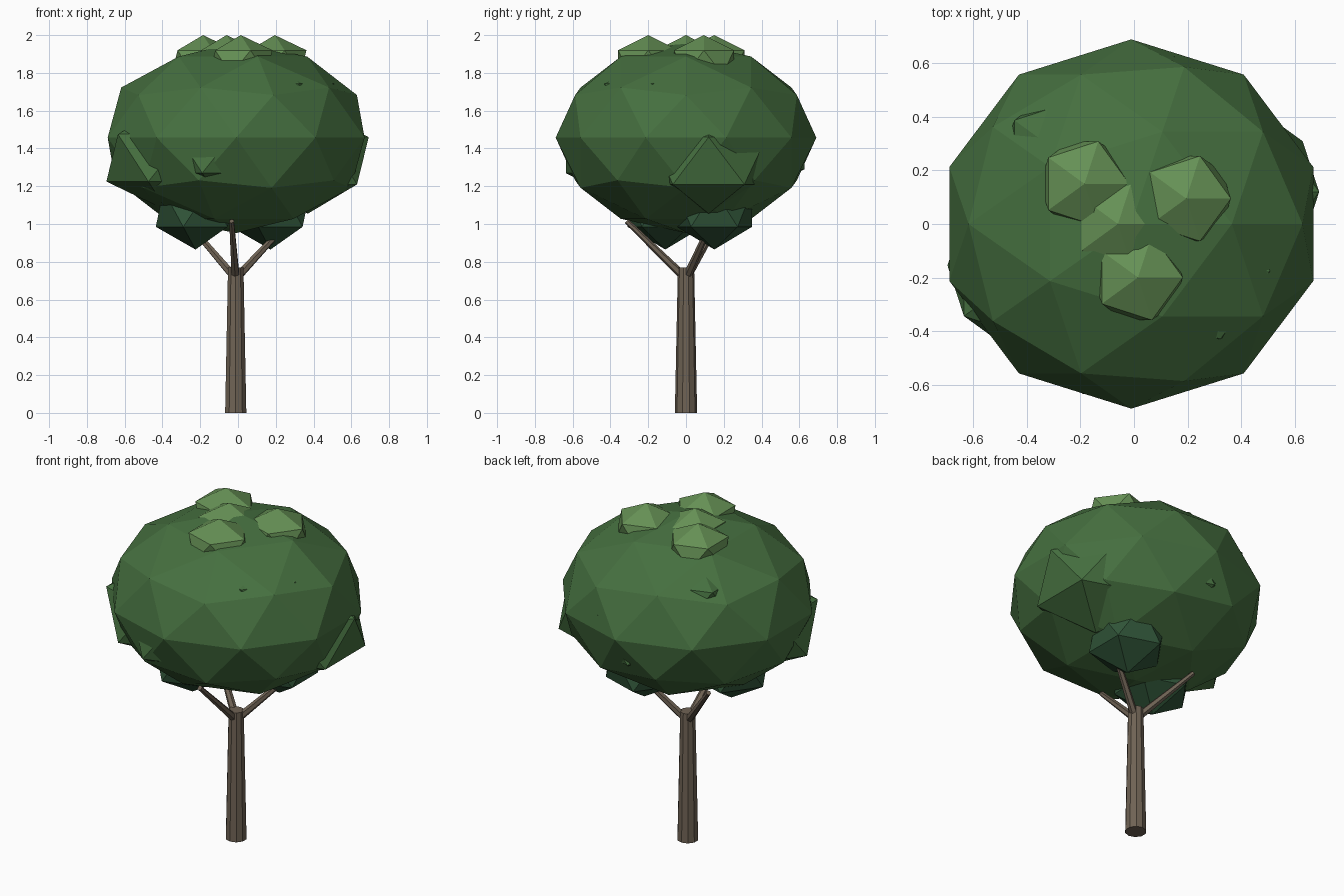
import bpy, math
from mathutils import Vector

if "Cube" in bpy.data.objects:
    bpy.data.objects.remove(bpy.data.objects["Cube"])


def material(name, rgb):
    m = bpy.data.materials.new(name)
    m.diffuse_color = (*rgb, 1)
    m.use_nodes = True
    m.node_tree.nodes["Principled BSDF"].inputs["Base Color"].default_value = m.diffuse_color
    return m


BARK = material("bark", (0.16, 0.125, 0.09))
LEAF = material("leaf", (0.06, 0.16, 0.05))
LIGHT = material("light_leaf", (0.13, 0.28, 0.09))
DARK = material("dark_leaf", (0.03, 0.09, 0.04))


def finish(name, mat):
    ob = bpy.context.object
    ob.name = name
    ob.data.materials.append(mat)
    return ob


def clump(name, loc, size, mat, sub=1):
    bpy.ops.mesh.primitive_ico_sphere_add(subdivisions=sub, radius=1, location=loc)
    ob = finish(name, mat)
    ob.scale = size
    return ob


def limb(name, a, b, r1, r2, sides):
    a, b = Vector(a), Vector(b)
    d = b - a
    bpy.ops.mesh.primitive_cone_add(vertices=sides, radius1=r1, radius2=r2,
                                    depth=d.length, location=(a + b) / 2)
    ob = finish(name, BARK)
    ob.rotation_euler = d.to_track_quat('Z', 'Y').to_euler()
    return ob


# Trunk and three spreading branches
CX = -0.012
limb("trunk", (CX, 0, 0), (CX, 0, 0.77), 0.059, 0.043, 10)
for i, deg in enumerate((-94, 26, 146)):
    c, s = math.cos(math.radians(deg)), math.sin(math.radians(deg))
    limb(f"branch_{i + 1}", (CX + 0.01 * c, 0.01 * s, 0.72),
         (CX + 0.315 * c, 0.315 * s, 1.015), 0.023, 0.014, 6)

# Main crown
clump("crown", (-0.01, 0, 1.457), (0.715, 0.69, 0.505), LEAF, 2)

# Light clumps on top
for i, (x, y) in enumerate([(-0.185, 0.15), (0.195, 0.095), (0.015, -0.2), (-0.06, 0)]):
    clump(f"top_clump_{i + 1}", (x, y, 1.855), (0.187, 0.187, 0.145), LIGHT)

# Large clumps around the sides
for i, loc in enumerate([(0.37, 0.12, 1.335), (-0.375, -0.155, 1.35),
                         (-0.09, -0.33, 1.395), (0.05, 0.32, 1.415)]):
    clump(f"side_clump_{i + 1}", loc, (0.36, 0.36, 0.28), LEAF)

# Upper clumps, mostly buried in the crown
for i, (x, y) in enumerate([(0.24, -0.175), (-0.23, 0.23)]):
    clump(f"upper_clump_{i + 1}", (x, y, 1.645), (0.3, 0.3, 0.22), LEAF)

# Dark clumps hanging underneath
for i, (x, y) in enumerate([(0.172, 0.15), (-0.225, -0.11)]):
    clump(f"under_clump_{i + 1}", (x, y, 1.082), (0.235, 0.235, 0.217), DARK)
